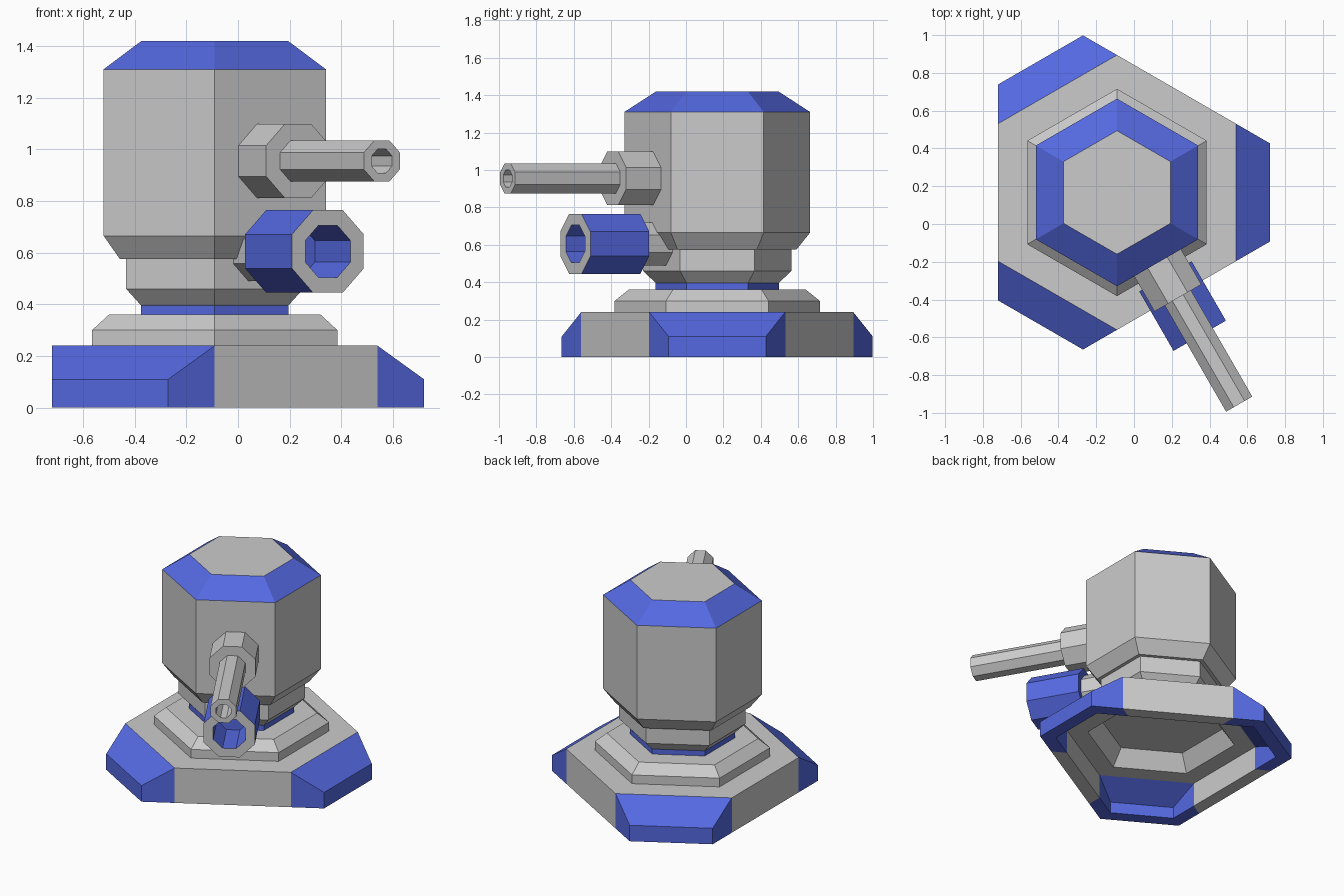
import bpy, bmesh
from math import pi, cos, sin, radians
from mathutils import Matrix, Vector

if "Cube" in bpy.data.objects:
    bpy.data.objects.remove(bpy.data.objects["Cube"])

blue = bpy.data.materials.new("blue_paint")
blue.diffuse_color = (0.09, 0.14, 0.75, 1)
blue.use_nodes = True
blue.node_tree.nodes["Principled BSDF"].inputs["Base Color"].default_value = blue.diffuse_color
CENTRE = Matrix.Translation((-0.09, 0.167, 0))


def finish(name, bm, matrix, mat):
    bmesh.ops.remove_doubles(bm, verts=bm.verts, dist=1e-4)
    bmesh.ops.recalc_face_normals(bm, faces=bm.faces)
    me = bpy.data.meshes.new(name)
    bm.to_mesh(me)
    bm.free()
    ob = bpy.data.objects.new(name, me)
    ob.matrix_world = matrix
    if mat:
        me.materials.append(mat)
    bpy.context.collection.objects.link(ob)
    return ob


def lathe(name, profile, n=6, matrix=CENTRE, mat=None):
    """Faceted turning; profile is (flat-to-axis distance, height)."""
    bm = bmesh.new()
    rings = []
    for r, z in profile:
        R = r / cos(pi / n)
        rings.append([bm.verts.new((R * cos((2 * i + 1) * pi / n),
                                    R * sin((2 * i + 1) * pi / n), z)) for i in range(n)])
    for a, b in zip(rings, rings[1:]):
        for i in range(n):
            j = (i + 1) % n
            bm.faces.new((a[i], a[j], b[j], b[i]))
    return finish(name, bm, matrix, mat)


# base: six-sided hollow skirt, alternate sides carry sloped blue feet
A, F, T = 0.63, 0.81, 0.09


def half_width(d, apothem):
    return (apothem - d / 2) / sin(pi / 3)


def side(name, outer, inner, angle, mat=None):
    bm = bmesh.new()
    rows = []
    for pts, apo in ((outer, A), (inner, A - T)):
        for d, z in pts:
            w = half_width(d, apo)
            rows.append([bm.verts.new((d, s * w, z)) for s in (-1, 1)])
    for p, q in zip(rows, rows[1:]):
        bm.faces.new((p[0], p[1], q[1], q[0]))
    if len(outer) == 3:  # close the flanks and the rim under them
        for s in (0, 1):
            sg = 2 * s - 1
            lo = bm.verts.new((A, sg * half_width(A, A), 0))
            li = bm.verts.new((A - T, sg * half_width(A - T, A - T), 0))
            bm.faces.new((rows[0][s], rows[1][s], rows[2][s], lo))
            bm.faces.new((rows[3][s], rows[4][s], rows[5][s], li))
            bm.faces.new((lo, rows[2][s], rows[3][s], li))
    finish(name, bm, CENTRE @ Matrix.Rotation(angle, 4, 'Z'), mat)


for k in range(6):
    if k % 2 == 0:
        side(f"base_foot_{k}", [(A, .24), (F, .11), (F, 0)],
             [(F - T, 0), (F - T, .08), (A - T, .17)], k * pi / 3, blue)
    else:
        side(f"base_wall_{k}", [(A, .24), (A, 0)],
             [(A - T, 0), (A - T, .17)], k * pi / 3)

lathe("base_deck", [(A, .24), (.475, .24), (.475, .30), (.41, .36), (0, .36)])
lathe("base_underside", [(A - T, .17), (.42, .17), (.35, .28), (0, .28)])

# turret: swivel ring, neck, head and coloured roof edge
lathe("swivel_ring", [(.285, .35), (.285, .395)], mat=blue)
lathe("neck", [(0, .39), (.28, .39), (.343, .46), (.343, .58)])
lathe("head", [(0, .575), (.367, .575), (.43, .665), (.43, 1.31)])
lathe("roof_edge", [(.43, 1.31), (.283, 1.42)], mat=blue)
lathe("roof_plate", [(.283, 1.42), (0, 1.42)])


# guns: octagonal tubes pointing out of the front right face
def aim(z):
    return (CENTRE @ Matrix.Translation((0, 0, z)) @ Matrix.Rotation(radians(30), 4, 'Z')
            @ Matrix.Rotation(pi / 2, 4, 'X'))


lathe("barrel_collar", [(0, .36), (.143, .36), (.143, .645), (0, .645)], 8, aim(.955))
lathe("long_barrel", [(.08, .64), (.08, 1.294), (.046, 1.294), (.046, 1.0), (0, 1.0)],
      8, aim(.955))
lathe("launcher_mount", [(0, .25), (.115, .25), (.115, .52)], 8, aim(.605))
lathe("launcher_tube", [(0, .513), (.16, .513), (.16, .876)], 8, aim(.605), blue)
lathe("launcher_muzzle", [(.16, .876), (.101, .876)], 8, aim(.605))
lathe("launcher_bore", [(.101, .876), (.101, .6), (0, .6)], 8, aim(.605), blue)
